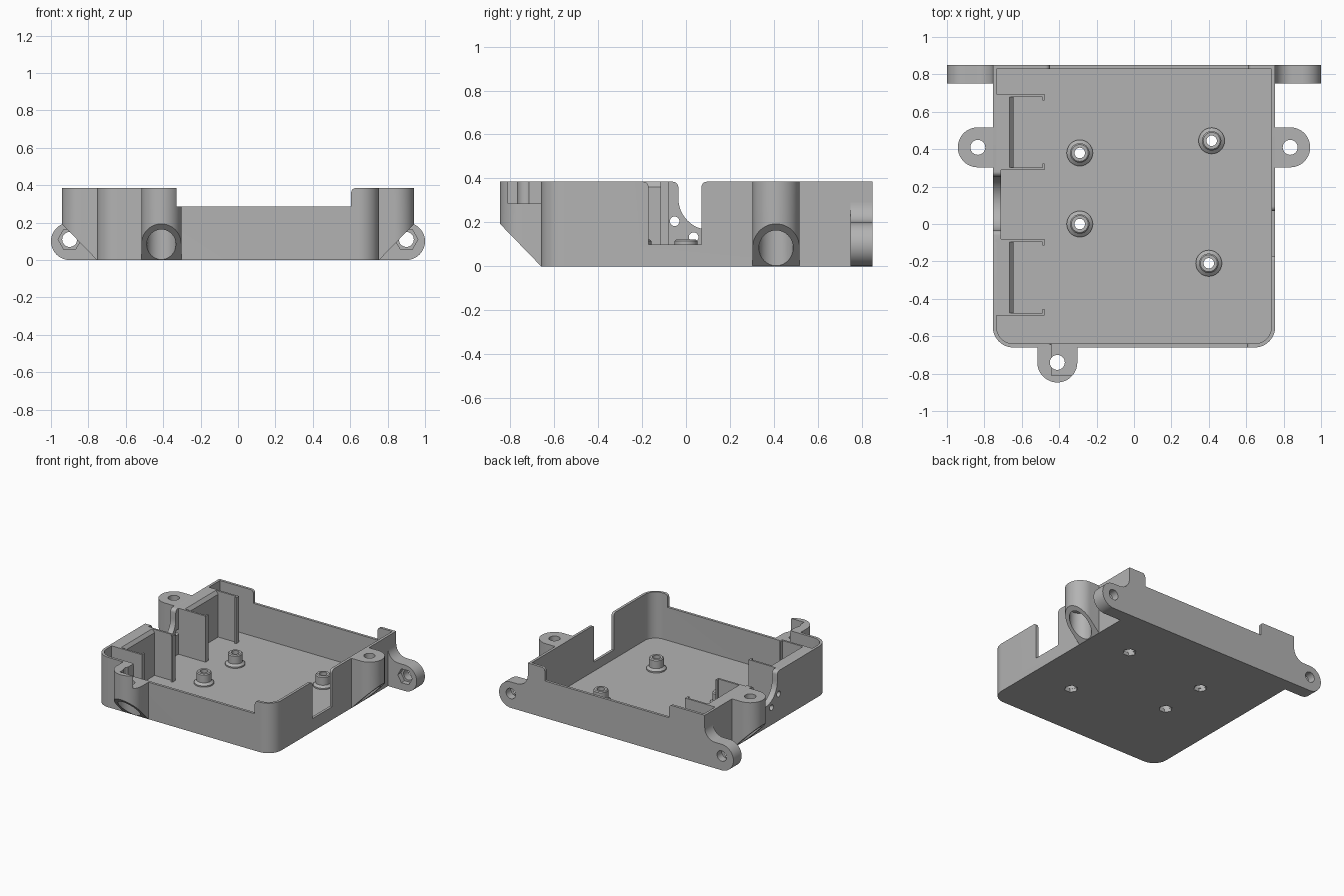
import bpy, bmesh
from math import sin, cos, pi, radians
from mathutils import Matrix, Vector

cube = bpy.data.objects.get("Cube")
if cube:
    bpy.data.objects.remove(cube, do_unlink=True)

TOP, LOW, FLOOR, WALL = 0.385, 0.285, 0.03, 0.02

grey = bpy.data.materials.new("plain grey")
grey.use_nodes = True
GREY = (0.45, 0.45, 0.45, 1)
grey.diffuse_color = GREY
grey.node_tree.nodes["Principled BSDF"].inputs["Base Color"].default_value = GREY


def arc(cx, cy, r, a0, a1, n=12):
    angles = [radians(a0 + (a1 - a0) * i / n) for i in range(n + 1)]
    return [(cx + r * cos(a), cy + r * sin(a)) for a in angles]


def circle(cx, cy, r, n=32):
    return arc(cx, cy, r, 0, 360, n)[:-1]


def box2(a0, a1, b0, b1):
    return [(a0, b0), (a1, b0), (a1, b1), (a0, b1)]


def finish(name, bm):
    bmesh.ops.recalc_face_normals(bm, faces=bm.faces)
    mesh = bpy.data.meshes.new(name)
    bm.to_mesh(mesh)
    bm.free()
    mesh.materials.append(grey)
    obj = bpy.data.objects.new(name, mesh)
    bpy.context.collection.objects.link(obj)
    return obj


def prism(name, pts, axis, lo, hi):
    """Extrude a 2D outline along one axis."""
    place = {"x": lambda p, t: (t, p[0], p[1]),
             "y": lambda p, t: (p[0], t, p[1]),
             "z": lambda p, t: (p[0], p[1], t)}[axis]
    bm = bmesh.new()
    face = bm.faces.new([bm.verts.new(place(p, lo)) for p in pts])
    ext = bmesh.ops.extrude_face_region(bm, geom=[face])
    shift = Vector(place((0, 0), hi - lo))
    bmesh.ops.translate(bm, vec=shift, verts=[g for g in ext["geom"] if isinstance(g, bmesh.types.BMVert)])
    return finish(name, bm)


def cut(obj, *args):
    """Subtract a prism from an object and discard the cutter."""
    cutter = prism("cutter", *args)
    cutter.hide_render = True
    mod = obj.modifiers.new("cut", "BOOLEAN")
    mod.operation, mod.solver, mod.object = "DIFFERENCE", "EXACT", cutter
    bpy.context.view_layer.objects.active = obj
    bpy.ops.object.modifier_apply(modifier=mod.name)
    bpy.data.objects.remove(cutter, do_unlink=True)


def flared(bottom, a, b, r=0.025):
    """Open-topped cut-out whose upper corners are rounded outward."""
    return (bottom + arc(b + r, TOP - r, r, 180, 90, 6) + [(b + r, 0.5), (a - r, 0.5)]
            + arc(a - r, TOP - r, r, 90, 0, 6))


def tray_outline(inset):
    x, front, r = 0.755 - inset, -0.66 + inset, 0.11 - inset
    return (arc(-x + r, front + r, r, 180, 270) + arc(x - r, front + r, r, 270, 360)
            + [(x, 0.85 - inset), (-x, 0.85 - inset)])


def cut_cable_port(obj):
    # round open-topped port with its ring of small screw holes
    y, z, r = 0.11, 0.31, 0.145
    cut(obj, flared(arc(y, z, r, 180, 360, 24), y - r, y + r), "x", -0.9, -0.68)
    for a in (213, 247, 293, 327):
        hole = circle(y + 0.193 * cos(radians(a)), z + 0.193 * sin(radians(a)), 0.022, 20)
        cut(obj, hole, "x", -0.9, -0.68)


# Tray with lowered front and back walls and a side notch
STANDOFFS = [(-0.29, 0.38), (-0.29, 0), (0.415, 0.445), (0.4, -0.21)]
tray = prism("tray", tray_outline(0), "z", 0, TOP)
cut(tray, tray_outline(WALL), "z", FLOOR, 0.6)
cut(tray, flared([(-0.44, LOW), (0.605, LOW)], -0.44, 0.605), "y", -0.9, -0.6)
cut(tray, flared([(-0.45, LOW), (0.61, LOW)], -0.45, 0.61), "y", 0.8, 0.9)
cut(tray, flared([(-0.17, 0.1), (0.07, 0.1)], -0.17, 0.07), "x", 0.7, 0.8)
for x, y in STANDOFFS:
    cut(tray, circle(x, y, 0.048, 6), "z", -0.1, 0.1)
cut_cable_port(tray)

# Thickened pad around the cable port
pad = prism("port_pad", box2(-0.08, 0.295, FLOOR - 0.01, TOP), "x", -0.74, -0.71)
cut_cable_port(pad)


# Screw lugs: rounded column, sloped underside, screw hole and head pocket
def lug(name, x, y, turn):
    obj = prism(name, [(-0.015, -0.107)] + arc(0.08, 0, 0.107, -90, 90, 24) + [(-0.015, 0.107)],
                "z", 0, TOP)
    cut(obj, [(-0.01, -0.01), (0.3, -0.01), (0.3, 0.31)], "y", -0.2, 0.2)
    cut(obj, circle(0.08, 0, 0.078), "z", -0.1, 0.22)
    cut(obj, circle(0.08, 0, 0.04), "z", 0.1, 0.5)
    obj.data.transform(Matrix.Translation((x, y, 0)) @ Matrix.Rotation(radians(turn), 4, "Z"))
    return obj


lug("left_lug", 0.755, 0.41, 0)
lug("right_lug", -0.755, 0.41, 180)
front_lug = lug("front_lug", -0.41, -0.66, -90)
cut(front_lug, box2(-0.44, -0.2, -0.81, -0.6), "z", LOW, 0.5)
cut(front_lug, box2(-0.33, -0.2, -0.9, -0.6), "z", LOW, 0.5)

# Mounting ears on the back corners, with nut pockets facing forward
for name, s in (("left_ear", 1), ("right_ear", -1)):
    outline = [(0.74, 0)] + arc(0.9, 0.1, 0.1, -90, 90, 24) + arc(0.845, 0.29, 0.09, 270, 180) + [(0.74, 0.29)]
    ear = prism(name, [(s * x, z) for x, z in outline], "y", 0.75, 0.85)
    cut(ear, circle(s * 0.9, 0.11, 0.062, 6), "y", 0.7, 0.79)
    cut(ear, circle(s * 0.9, 0.11, 0.04), "y", 0.7, 0.9)

# Slotted board brackets along the right wall
for name, y0, y1 in (("rear_bracket", 0.288, 0.695), ("front_bracket", -0.49, -0.08)):
    back = [(-0.75, 0.02), (-0.645, 0.02), (-0.645, 0.36), (-0.665, TOP), (-0.75, TOP)]
    prism(name + "_back", back, "y", y0, y1)
    for side, y, d in (("_near_arm", y0, 1), ("_far_arm", y1, -1)):
        arm = [(-0.74, y), (-0.478, y), (-0.478, y + 0.035 * d), (-0.49, y + 0.035 * d),
               (-0.49, y + 0.015 * d), (-0.74, y + 0.015 * d)]
        prism(name + side, arm, "z", 0.02, TOP)

# Hollow standoffs on the floor
for i, (x, y) in enumerate(STANDOFFS):
    profile = [(0.07, 0.025), (0.07, 0.04), (0.052, 0.055), (0.052, 0.115), (0.045, 0.122),
               (0.028, 0.122), (0.028, 0.06), (0.042, 0.06), (0.042, 0.025)]
    bm = bmesh.new()
    ring = [bm.verts.new((x + r, y, z)) for r, z in profile]
    edges = [bm.edges.new((ring[k - 1], ring[k])) for k in range(len(ring))]
    bmesh.ops.spin(bm, geom=ring + edges, cent=(x, y, 0), axis=(0, 0, 1), angle=2 * pi, steps=32)
    bmesh.ops.remove_doubles(bm, verts=bm.verts, dist=0.0005)
    finish(f"standoff_{i + 1}", bm)

# Smooth curved walls, keep edges sharp
for obj in bpy.context.collection.objects:
    if obj.type == "MESH" and grey.name in obj.data.materials:
        bpy.ops.object.select_all(action="DESELECT")
        obj.select_set(True)
        bpy.context.view_layer.objects.active = obj
        bpy.ops.object.shade_smooth_by_angle(angle=radians(30))
